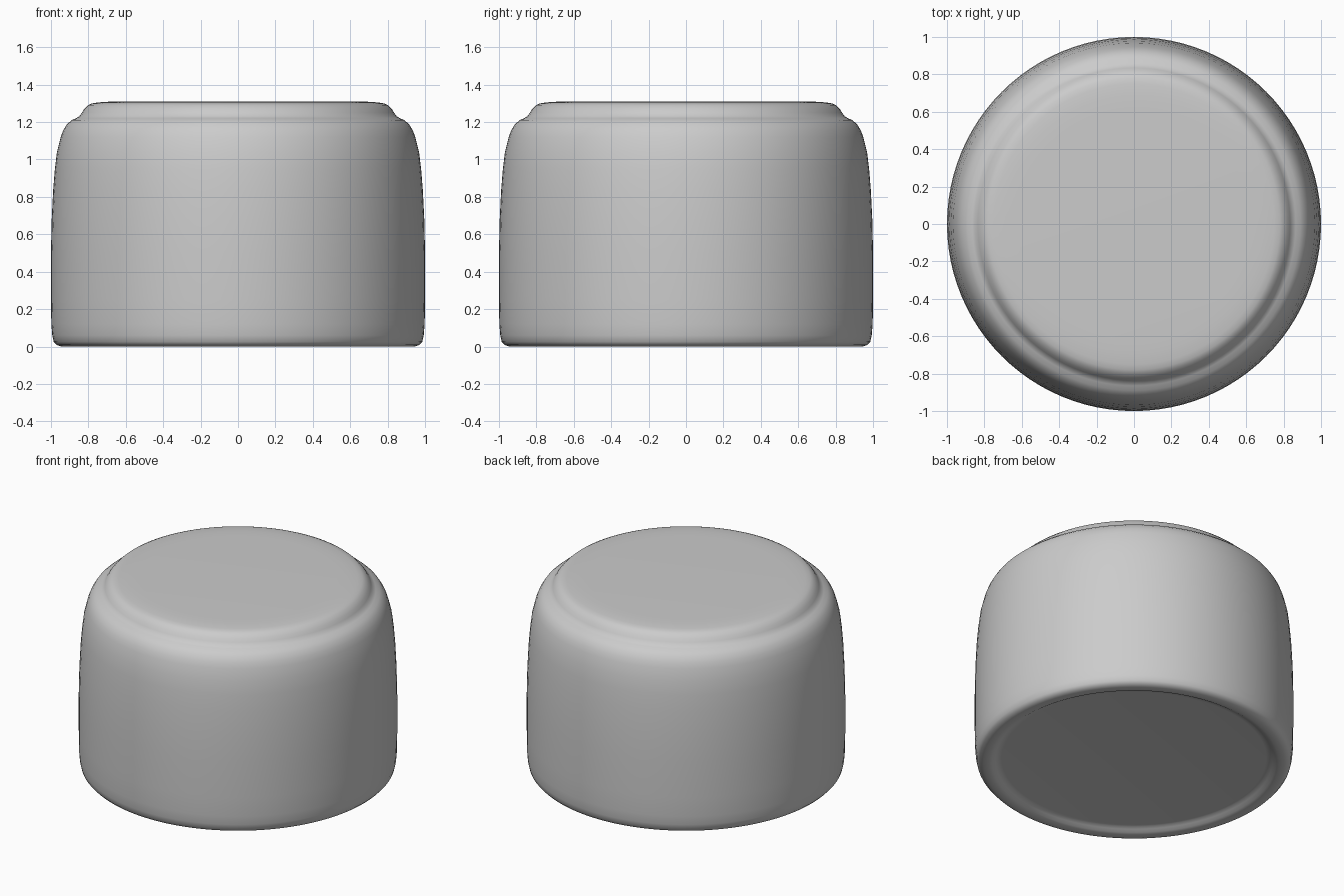
import bpy
import bmesh
import math

cube = bpy.data.objects.get("Cube")
if cube:
    bpy.data.objects.remove(cube, do_unlink=True)

grey = bpy.data.materials.new("light grey")
grey.use_nodes = True
colour = (0.6, 0.6, 0.6, 1)
grey.diffuse_color = colour
grey.node_tree.nodes["Principled BSDF"].inputs["Base Color"].default_value = colour


def lathe(name, profile, steps=96):
    """Turn a profile of (radius, height) points around z."""
    bm = bmesh.new()
    verts = [bm.verts.new((r, 0, z)) for r, z in profile]
    edges = [bm.edges.new(pair) for pair in zip(verts, verts[1:])]
    bmesh.ops.spin(bm, geom=verts + edges, cent=(0, 0, 0), axis=(0, 0, 1),
                   angle=math.tau, steps=steps, use_duplicate=False)
    bmesh.ops.remove_doubles(bm, verts=bm.verts, dist=0.0005)
    bmesh.ops.recalc_face_normals(bm, faces=bm.faces)
    mesh = bpy.data.meshes.new(name)
    bm.to_mesh(mesh)
    bm.free()
    mesh.materials.append(grey)
    mesh.shade_smooth()
    obj = bpy.data.objects.new(name, mesh)
    bpy.context.collection.objects.link(obj)
    return obj


# Recessed underside and rounded foot rim
underside = [(0, 0.03), (0.83, 0.03), (0.85, 0.028), (0.87, 0.018),
             (0.89, 0.006), (0.91, 0), (0.945, 0)]
# Wall, tapering into the rounded shoulder
wall = [(0.97, 0.008), (0.985, 0.025), (0.993, 0.06), (0.998, 0.12),
        (1.0, 0.25), (1.0, 0.5), (0.996, 0.68), (0.988, 0.84),
        (0.979, 0.95), (0.968, 1.04), (0.948, 1.12), (0.935, 1.155),
        (0.915, 1.188), (0.89, 1.21)]
# Small step and raised flat top
top = [(0.865, 1.221), (0.848, 1.231), (0.835, 1.25), (0.822, 1.27),
       (0.8, 1.291), (0.78, 1.3), (0.75, 1.305), (0.69, 1.309),
       (0.62, 1.311), (0, 1.311)]
lathe("rounded_cap", underside + wall + top)
